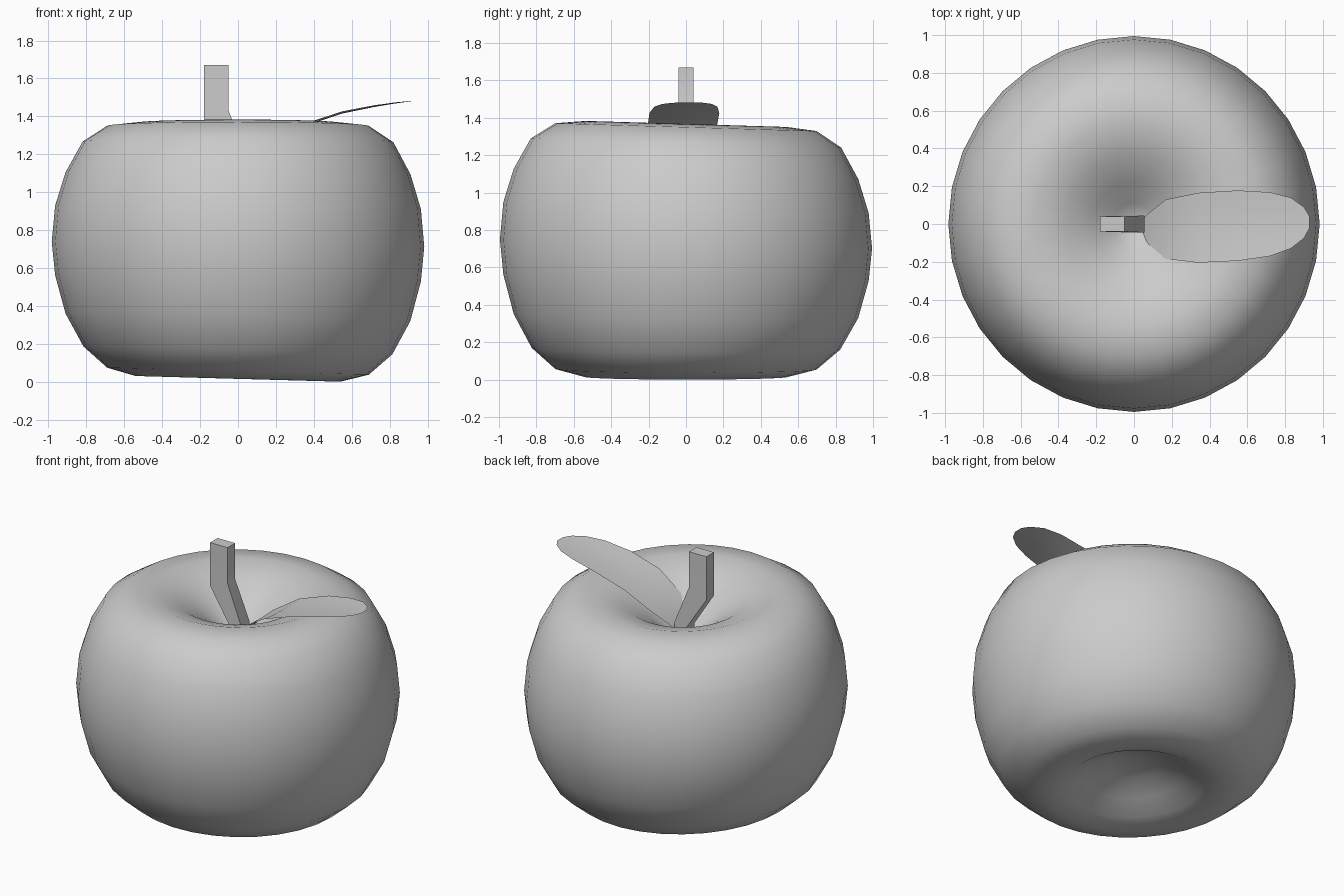
import bpy
from math import cos, sin, pi, radians

if "Cube" in bpy.data.objects:
    bpy.data.objects.remove(bpy.data.objects["Cube"])


def make(name, verts, faces, smooth=180):
    me = bpy.data.meshes.new(name)
    me.from_pydata(verts, [], faces)
    ob = bpy.data.objects.new(name, me)
    bpy.context.collection.objects.link(ob)
    bpy.ops.object.select_all(action='DESELECT')
    ob.select_set(True)
    bpy.context.view_layer.objects.active = ob
    bpy.ops.object.shade_smooth_by_angle(angle=radians(smooth))
    return ob


def skin(rings, n, closed=True):
    """Quads between consecutive rows of n vertices."""
    m = n if closed else n - 1
    return [(i * n + j, i * n + (j + 1) % n, (i + 1) * n + (j + 1) % n, (i + 1) * n + j)
            for i in range(rings - 1) for j in range(m)]


# Apple body: lathed profile, slightly lopsided
SEG = 32
profile = [(.05, .19), (.16, .175), (.3, .11), (.42, .045), (.54, .015), (.69, .055),
           (.815, .165), (.91, .34), (.965, .545), (.983, .725), (.965, .92),
           (.91, 1.10), (.82, 1.265), (.69, 1.35), (.53, 1.367), (.36, 1.31),
           (.22, 1.22), (.11, 1.13), (.03, 1.08)]
verts = []
for r, z in profile:
    t = min(1, max(0, z / 1.37))
    for k in range(SEG):
        a = 2 * pi * k / SEG
        x, y = r * cos(a), r * sin(a) * 1.012
        verts.append((x, y, z - .028 * x * (1 - t) - .03 * y * min(1, 1.5 * t)))
faces = skin(len(profile), SEG)
last = (len(profile) - 1) * SEG
faces += [tuple(reversed(range(SEG))), tuple(range(last, last + SEG))]
make("apple_body", verts, faces)

# Stem: bent four-sided bar; (x left, z left, x right, z right, half depth)
stem = [(-.03, 1.04, .05, 1.04, .045), (-.03, 1.15, .055, 1.17, .045),
        (-.18, 1.38, -.05, 1.43, .04), (-.18, 1.67, -.05, 1.67, .04)]
verts = []
for xl, zl, xr, zr, d in stem:
    verts += [(xl, -d, zl), (xr, -d, zr), (xr, d, zr), (xl, d, zl)]
faces = skin(len(stem), 4) + [(3, 2, 1, 0), (12, 13, 14, 15)]
make("stem", verts, faces, 40)

# Leaf: curved sheet; stations of (x, z, y min, y max)
leaf = [(.05, 1.11, -.05, .03), (.08, 1.15, -.13, .06), (.17, 1.24, -.185, .13),
        (.34, 1.345, -.205, .165), (.55, 1.415, -.195, .178), (.72, 1.45, -.17, .168),
        (.83, 1.468, -.13, .14), (.9, 1.478, -.075, .09), (.93, 1.482, -.02, .04)]
COLS = 5
verts = []
for x, z, y0, y1 in leaf:
    for j in range(COLS):
        y = y0 + (y1 - y0) * j / (COLS - 1)
        verts.append((x, y, z + .3 * y * y))
make("leaf", verts, skin(len(leaf), COLS, closed=False))
